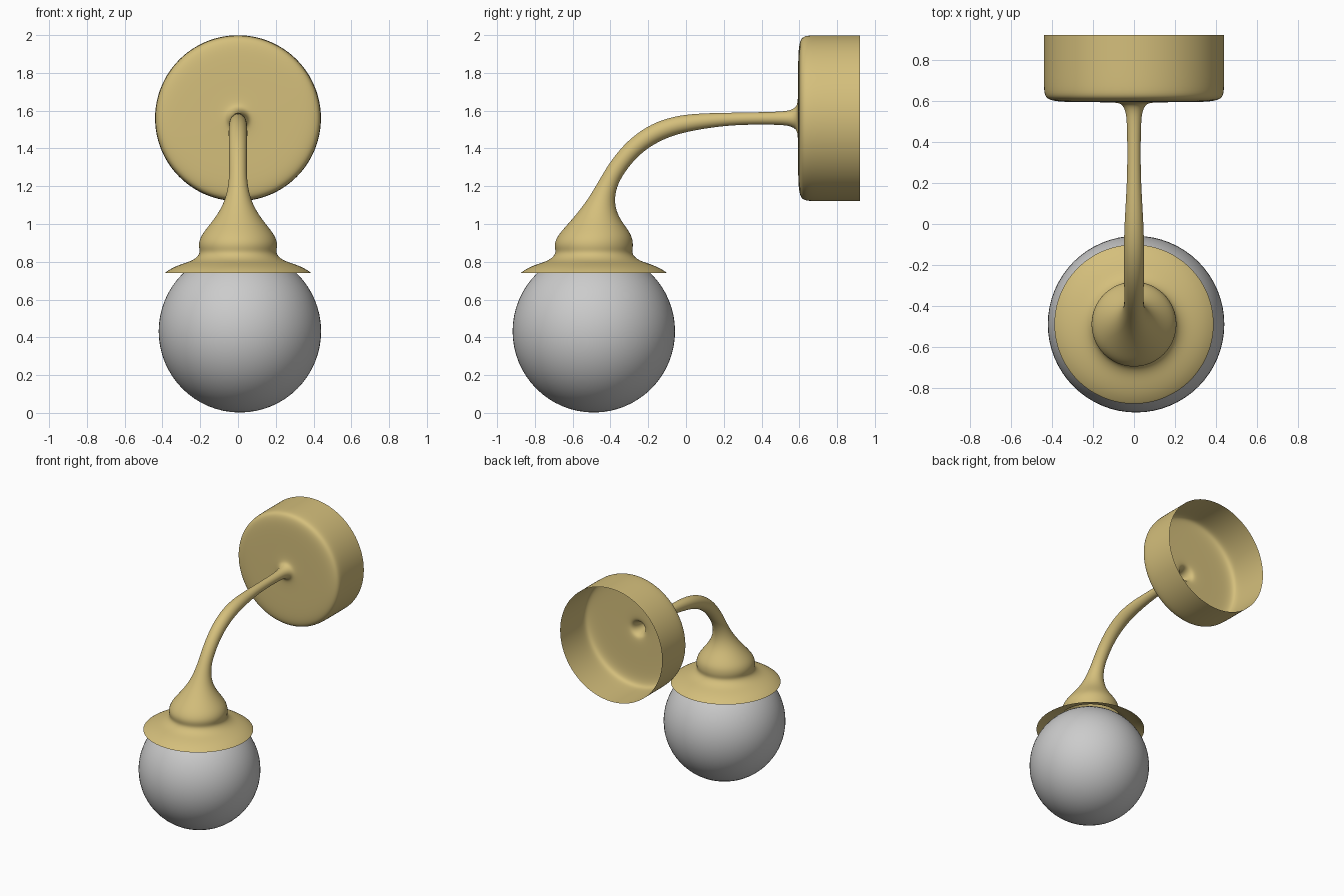
import bpy, bmesh, math

if "Cube" in bpy.data.objects:
    bpy.data.objects.remove(bpy.data.objects["Cube"])

brass = bpy.data.materials.new("brass")
brass.diffuse_color = (0.66, 0.52, 0.20, 1)
brass.use_nodes = True
brass.node_tree.nodes["Principled BSDF"].inputs["Base Color"].default_value = brass.diffuse_color
SEG = 32

# wall cup and arm root: (y, radius), axis along y at z = 1.56
cup = [(.92, .442), (.91, .442), (.78, .442), (.66, .442), (.615, .436), (.600, .40),
       (.594, .34), (.593, .2), (.593, .09), (.585, .058), (.55, .041), (.50, .034)]
# curved arm: outer (y, z) and inner (y, z) outline points
arm = [(.30, 1.590, .30, 1.527), (.15, 1.588, .16, 1.515), (0, 1.582, .02, 1.492),
       (-.13, 1.554, -.09, 1.463), (-.24, 1.497, -.19, 1.412), (-.33, 1.42, -.265, 1.350),
       (-.405, 1.325, -.325, 1.275), (-.455, 1.24, -.37, 1.195), (-.51, 1.145, -.38, 1.11),
       (-.565, 1.07, -.358, 1.04), (-.63, .995, -.318, .985), (-.675, .945, -.288, .94)]
# shade holder and flange: (z, radius), axis along z at y = -0.488
holder = [(.905, .208), (.875, .208), (.85, .202), (.825, .216), (.803, .25),
          (.788, .30), (.768, .35), (.745, .385), (.74, .39)]

# every ring: centre y, centre z, radius vector (y, z) towards the outer side
rings = [(y, 1.56, 0, r) for y, r in cup]
rings += [((a + c) / 2, (b + d) / 2, (a - c) / 2, (b - d) / 2) for a, b, c, d in arm]
rings += [(-.488, z, -r, 0) for z, r in holder]

# fixture: one open skin from cup to flange
bm = bmesh.new()
loops = []
for cy, cz, dy, dz in rings:
    r = math.hypot(dy, dz)
    loop = []
    for i in range(SEG):
        t = 2 * math.pi * i / SEG
        loop.append(bm.verts.new((r * math.sin(t), cy + dy * math.cos(t), cz + dz * math.cos(t))))
    loops.append(loop)
for a, b in zip(loops, loops[1:]):
    for i in range(SEG):
        j = (i + 1) % SEG
        bm.faces.new((a[i], b[i], b[j], a[j]))
# face outwards (top of the cup wall must point up)
bm.normal_update()
bm.faces.ensure_lookup_table()
if bm.faces[SEG].normal.z < 0:
    bmesh.ops.reverse_faces(bm, faces=bm.faces[:])
for f in bm.faces:
    f.smooth = True
mesh = bpy.data.meshes.new("lamp_fixture")
bm.to_mesh(mesh)
bm.free()
fixture = bpy.data.objects.new("lamp_fixture", mesh)
bpy.context.collection.objects.link(fixture)
mesh.materials.append(brass)
sub = fixture.modifiers.new("smooth", 'SUBSURF')
sub.levels = sub.render_levels = 2

# globe
bpy.ops.mesh.primitive_uv_sphere_add(segments=64, ring_count=32, radius=.43,
                                     location=(.01, -.488, .432))
globe = bpy.context.object
globe.name = "globe_shade"
bpy.ops.object.shade_smooth()
